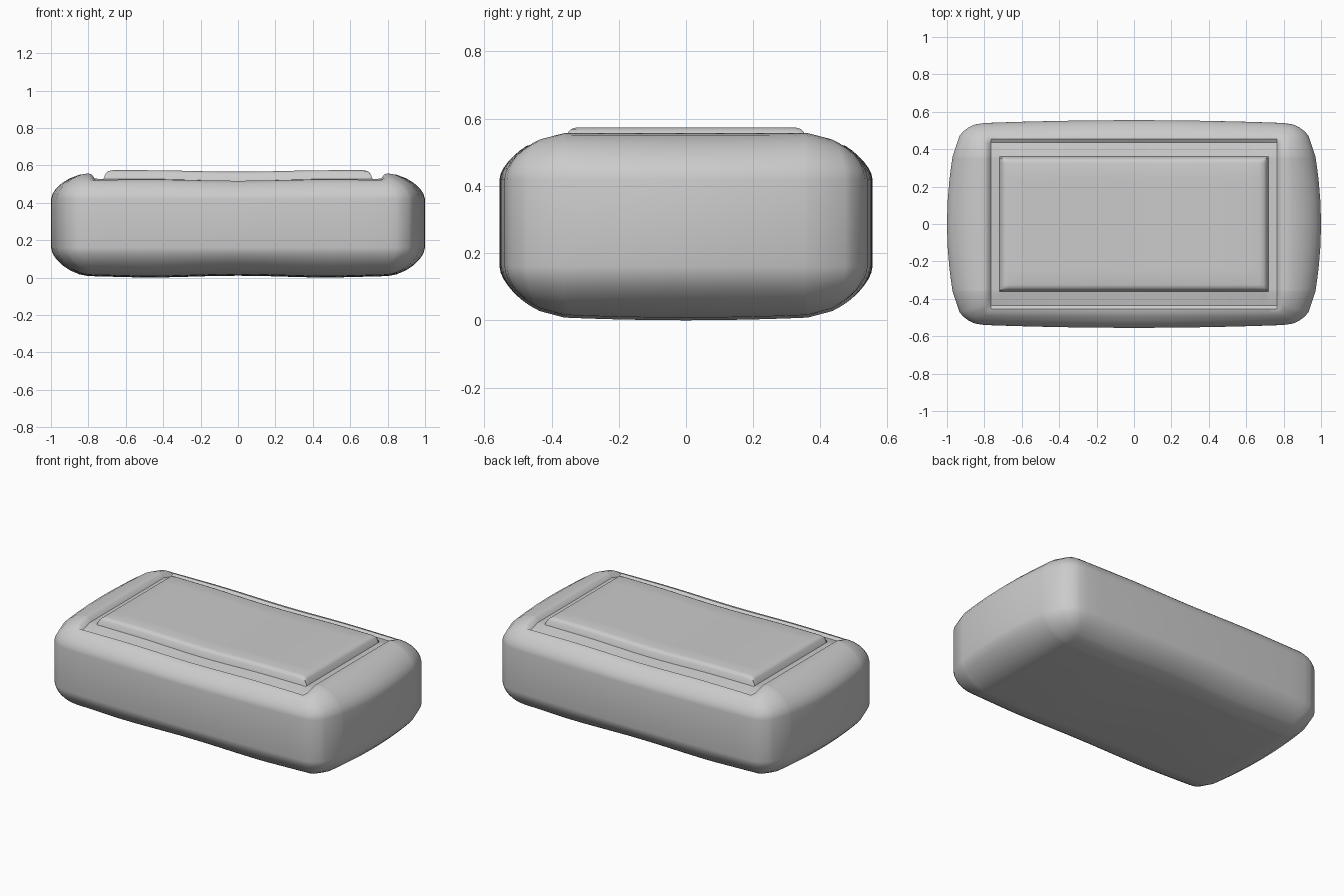
import bpy, bmesh, math

if "Cube" in bpy.data.objects:
    bpy.data.objects.remove(bpy.data.objects["Cube"])

CX, CY = 0.80, 0.36          # flat core half sizes, rounding lies outside


def radii(x, y):
    # corner radii, larger mid-side so the walls bulge slightly
    return (0.20 - 0.03 * min(1, abs(y) / CY) ** 2,
            0.195 - 0.015 * min(1, abs(x) / CX) ** 2)


def dome(x, y):
    # 1 on the flat core, 0 at the outline
    rx, ry = radii(x, y)
    r = math.hypot(max(abs(x) - CX, 0) / rx, max(abs(y) - CY, 0) / ry)
    return max(0, 1 - min(r, 1) ** 1.7) ** (1 / 1.7)


def wave(x):
    return 0.005 * (1 + math.cos(2 * math.pi * x)) * (1 if abs(x) < 0.5 else 0)


def top_z(x, y):
    d = dome(x, y)
    return 0.42 + (0.137 - wave(x)) * d


def bottom_z(x, y):
    d = dome(x, y)
    dish = 0.008 * min(1, abs(y) / CY) ** 2 + 0.008 * max(0, abs(x) - 0.5) / 0.3
    return 0.16 - (0.16 - dish - wave(x)) * d


def interp(v, pts):
    for (a, fa), (b, fb) in zip(pts, pts[1:]):
        if v <= b:
            return fa + (fb - fa) * (v - a) / (b - a)
    return pts[-1][1]


# groove and panel steps: half x, half y, blend to panel, groove depth
STEPS_X = [0.67, 0.695, 0.707, 0.72, 0.765, 0.782, 0.80]
STEPS_Y = [0.325, 0.342, 0.352, 0.362, 0.435, 0.455, 0.475]
LEVEL = list(range(7))
PANEL = [1, 0.9, 0.65, 0, 0, 0, 0]
DEPTH = [0.03, 0.03, 0.03, 0.03, 0.028, 0.006, 0]


def lid_z(x, y):
    k = max(interp(abs(x), [(0, -1)] + list(zip(STEPS_X, LEVEL))),
            interp(abs(y), [(0, -1)] + list(zip(STEPS_Y, LEVEL))))
    k = max(k, 0)
    p = interp(k, list(zip(LEVEL, PANEL)))
    floor = top_z(x, y) - interp(k, list(zip(LEVEL, DEPTH)))
    return floor * (1 - p) + (0.574 - wave(x) * 0.8) * p


def axis(inner, steps):
    half = inner + steps
    return [-v for v in reversed(half)] + [0] + half


xs = axis([0.1, 0.2, 0.3, 0.4, 0.5, 0.6], STEPS_X)
ys = axis([0.12, 0.24], STEPS_Y)

bm = bmesh.new()


def patch(zf, flip):
    # rectangular surface patch; returns its boundary loop
    g = [[bm.verts.new((x, y, zf(x, y))) for x in xs] for y in ys]
    for r0, r1 in zip(g, g[1:]):
        for i in range(len(xs) - 1):
            q = [r0[i], r0[i + 1], r1[i + 1], r1[i]]
            bm.faces.new(q[::-1] if flip else q)
    n = len(xs) - 1
    return (g[0] + [r[n] for r in g[1:]] + g[-1][:n][::-1]
            + [r[0] for r in g[1:-1]][::-1])


def outline(x, y):
    # push a boundary point out to the plan outline
    if abs(x) >= 0.8 - 1e-6:
        f = abs(y) / 0.475
        if f <= 0.76:
            return math.copysign(CX + radii(0.8, y)[0], x), y
        a = (f - 0.76) / 0.24 * math.radians(60)
    else:
        if abs(x) <= 0.72:
            return x, math.copysign(CY + radii(x, y)[1], y)
        a = math.radians(90 - 30 * (abs(x) - 0.72) / 0.08)
    return (math.copysign(CX + 0.17 * math.cos(a), x),
            math.copysign(CY + 0.18 * math.sin(a), y))


def bridge(a, b, flip):
    n = len(a)
    for i in range(n):
        j = (i + 1) % n
        q = [b[i], b[j], a[j], a[i]]
        bm.faces.new(q[::-1] if flip else q)


# rounded shoulders from each patch out to the outline
rims = []
for patch_f, zf, flip in ((lid_z, top_z, False), (bottom_z, bottom_z, True)):
    loop = patch(patch_f, flip)
    start = [(v.co.x, v.co.y) for v in loop]
    for s in (0.25, 0.5, 0.7, 0.86, 0.96, 1):
        ring = []
        for x, y in start:
            ox, oy = outline(x, y)
            px, py = x + (ox - x) * s, y + (oy - y) * s
            z = zf(px, py) if s < 1 else (0.16 if flip else 0.42)
            ring.append(bm.verts.new((px, py, z)))
        bridge(loop, ring, flip)
        loop = ring
    rims.append(loop)

# side wall
bridge(rims[0], rims[1], False)
bmesh.ops.recalc_face_normals(bm, faces=bm.faces)

me = bpy.data.meshes.new("rounded_case")
bm.to_mesh(me)
bm.free()
case = bpy.data.objects.new("rounded_case", me)
bpy.context.collection.objects.link(case)
bpy.context.view_layer.objects.active = case
case.select_set(True)
bpy.ops.object.shade_smooth_by_angle(angle=math.radians(40))
